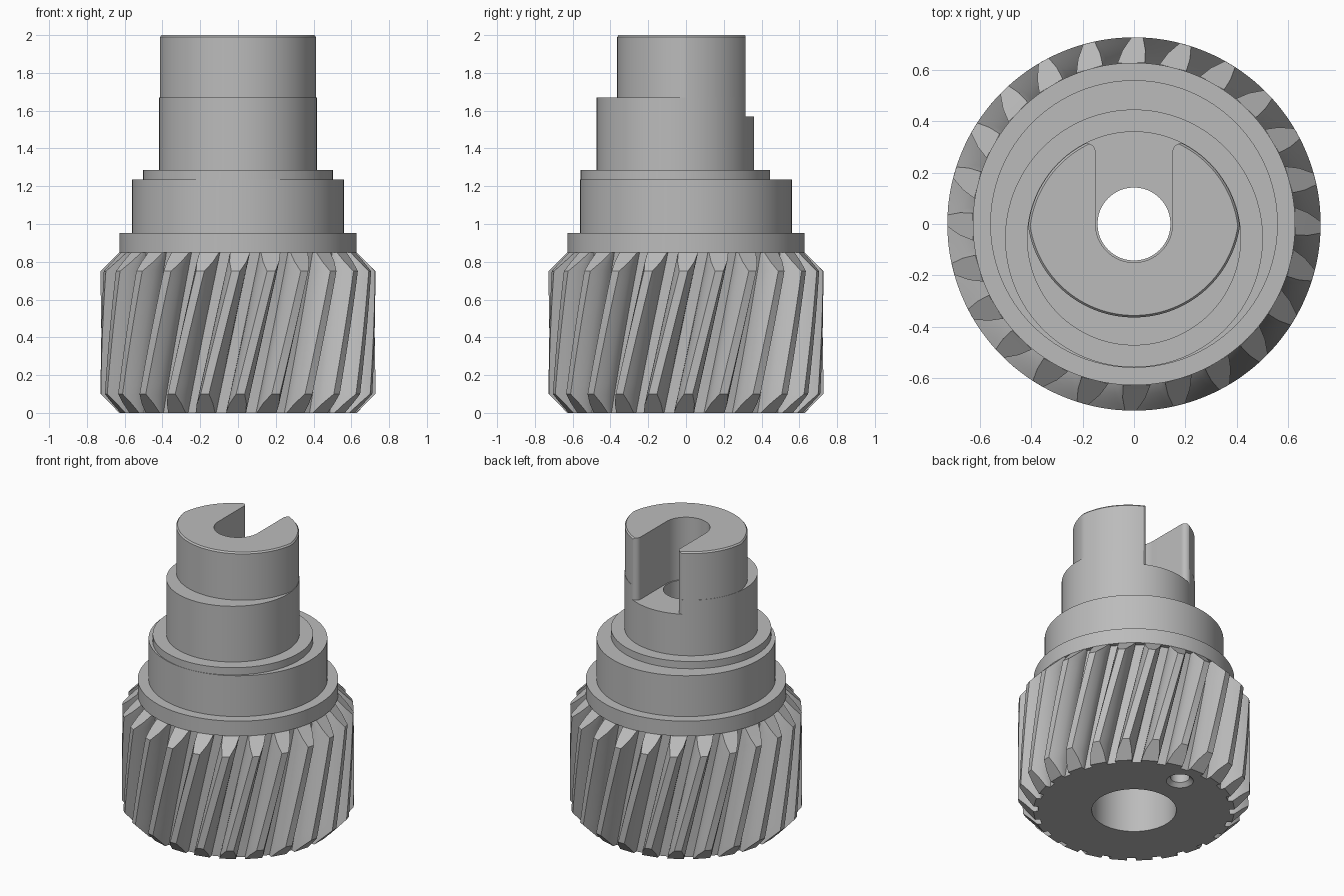
import bpy, bmesh
from math import pi, cos, sin, tan, acos, radians

cube = bpy.data.objects.get("Cube")
if cube:
    bpy.data.objects.remove(cube)

steel = bpy.data.materials.new("steel_grey")
steel.use_nodes = True
steel.diffuse_color = (0.5, 0.5, 0.5, 1)
steel.node_tree.nodes["Principled BSDF"].inputs["Base Color"].default_value = (0.5, 0.5, 0.5, 1)

SEG = 128


def loft(name, rings):
    """Closed solid through a stack of rings with equal point counts."""
    bm = bmesh.new()
    loops = [[bm.verts.new(p) for p in ring] for ring in rings]
    n = len(loops[0])
    for low, high in zip(loops, loops[1:]):
        for i in range(n):
            j = (i + 1) % n
            bm.faces.new((low[i], low[j], high[j], high[i]))
    bm.faces.new(loops[0][::-1])
    bm.faces.new(loops[-1])
    bmesh.ops.recalc_face_normals(bm, faces=bm.faces)
    mesh = bpy.data.meshes.new(name)
    bm.to_mesh(mesh)
    bm.free()
    mesh.materials.append(steel)
    obj = bpy.data.objects.new(name, mesh)
    bpy.context.collection.objects.link(obj)
    return obj


def turned(name, profile, x=0, y=0, seg=SEG):
    """Round solid from (radius, height) pairs."""
    return loft(name, [[(x + r * cos(2 * pi * i / seg), y + r * sin(2 * pi * i / seg), z)
                        for i in range(seg)] for r, z in profile])


def select(obj):
    bpy.ops.object.select_all(action='DESELECT')
    obj.select_set(True)
    bpy.context.view_layer.objects.active = obj


def boolean(obj, tool, operation='DIFFERENCE', keep=False):
    tool.hide_render = True
    mod = obj.modifiers.new("cut", 'BOOLEAN')
    mod.object, mod.operation, mod.solver = tool, operation, 'EXACT'
    select(obj)
    bpy.ops.object.modifier_apply(modifier=mod.name)
    if not keep:
        bpy.data.objects.remove(tool)


# Helical gear with chamfered ends
TEETH, ROOT, TIP, PITCH = 24, 0.60, 0.727, 0.67
FACE, CHAMFER, END = 0.85, 0.1, 0.63
BASE = PITCH * cos(radians(20))


def involute(r):
    a = acos(min(1, BASE / r))
    return tan(a) - a


def half_angle(r):
    return 0.070 + involute(PITCH) - involute(max(r, BASE))


def gear_ring(z):
    edge = min(z, FACE - z)
    outer = min(TIP, END + (TIP - END) * edge / CHAMFER)
    radii = [ROOT + (outer - ROOT) * i / 6 for i in range(7)]
    twist = -pi / 2 + (2 * pi / TEETH) * (z - 0.05) / 0.75
    tooth = [(r, -half_angle(r)) for r in radii] + [(r, half_angle(r)) for r in radii[::-1]]
    return [(r * cos(a + twist + 2 * pi * k / TEETH), r * sin(a + twist + 2 * pi * k / TEETH), z)
            for k in range(TEETH) for r, a in tooth]


levels = [0, 0.05] + [CHAMFER + (FACE - 2 * CHAMFER) * i / 12 for i in range(13)] + [FACE - 0.05, FACE]
gear = loft("helical_gear", [gear_ring(z) for z in levels])

# Stepped shaft: collar and shoulder are centred, the journal is eccentric
OFF, JR = 0.056, 0.417
collar = turned("collar", [(0.628, FACE), (0.628, 0.953)])
shoulder = turned("shoulder", [(0.56, 0.953), (0.56, 1.235)])
flange = turned("eccentric_flange", [(0.502, 1.235), (0.502, 1.285)], y=-OFF)
journal = turned("eccentric_journal", [(JR, 1.285), (JR, 1.57)], y=-OFF)
step = turned("journal_step", [(JR, 1.57), (JR, 1.67)], y=-OFF)

# Drive end: overlap of two offset rounds
drive = turned("drive_end", [(JR - 0.002, 1.67), (JR - 0.002, 1.99), (JR - 0.01, 2.0)], y=-OFF)
front_round = turned("front_round", [(JR, 1.5), (JR, 1.99), (JR - 0.008, 2.0)], y=OFF - 0.003)
boolean(drive, front_round, 'INTERSECT')


def slot_outline(z, r=0.15, corner=0.035, back=0.315):
    """U outline, flared at its mouth by two rounded corners."""
    side = [(r, 0)]
    for i in range(9):
        a = pi / 2 * i / 8
        side.append((r + corner * (1 - cos(a)), back - corner + corner * sin(a)))
    side += [(r + corner + 0.3, back), (r + corner + 0.3, 0.7)]
    arc = [(r * cos(pi + pi * i / 32), r * sin(pi + pi * i / 32)) for i in range(1, 32)]
    return [(x, y, z) for x, y in side + [(-x, y) for x, y in side[::-1]] + arc]


# Slot open to the back
slot = loft("slot_cutter", [slot_outline(z) for z in (1.57, 2.2)])
for part in (step, drive):
    boolean(part, slot, keep=True)
bpy.data.objects.remove(slot)

# Stepped bore through the middle
bore = turned("bore_cutter", [(0.265, -0.1), (0.265, 1.15), (0.142, 1.15), (0.142, 2.2)], seg=96)
for part in (gear, collar, shoulder, flange, journal):
    boolean(part, bore, keep=True)
bpy.data.objects.remove(bore)

# Countersunk pin hole in the bottom face
pin_hole = turned("pin_hole_cutter", [(0.105, -0.02), (0.06, 0.025), (0.06, 0.3)],
                  x=0.015, y=0.465, seg=40)
boolean(gear, pin_hole)

for part in (gear, collar, shoulder, flange, journal, step, drive):
    select(part)
    bpy.ops.object.shade_smooth_by_angle(angle=radians(25))
